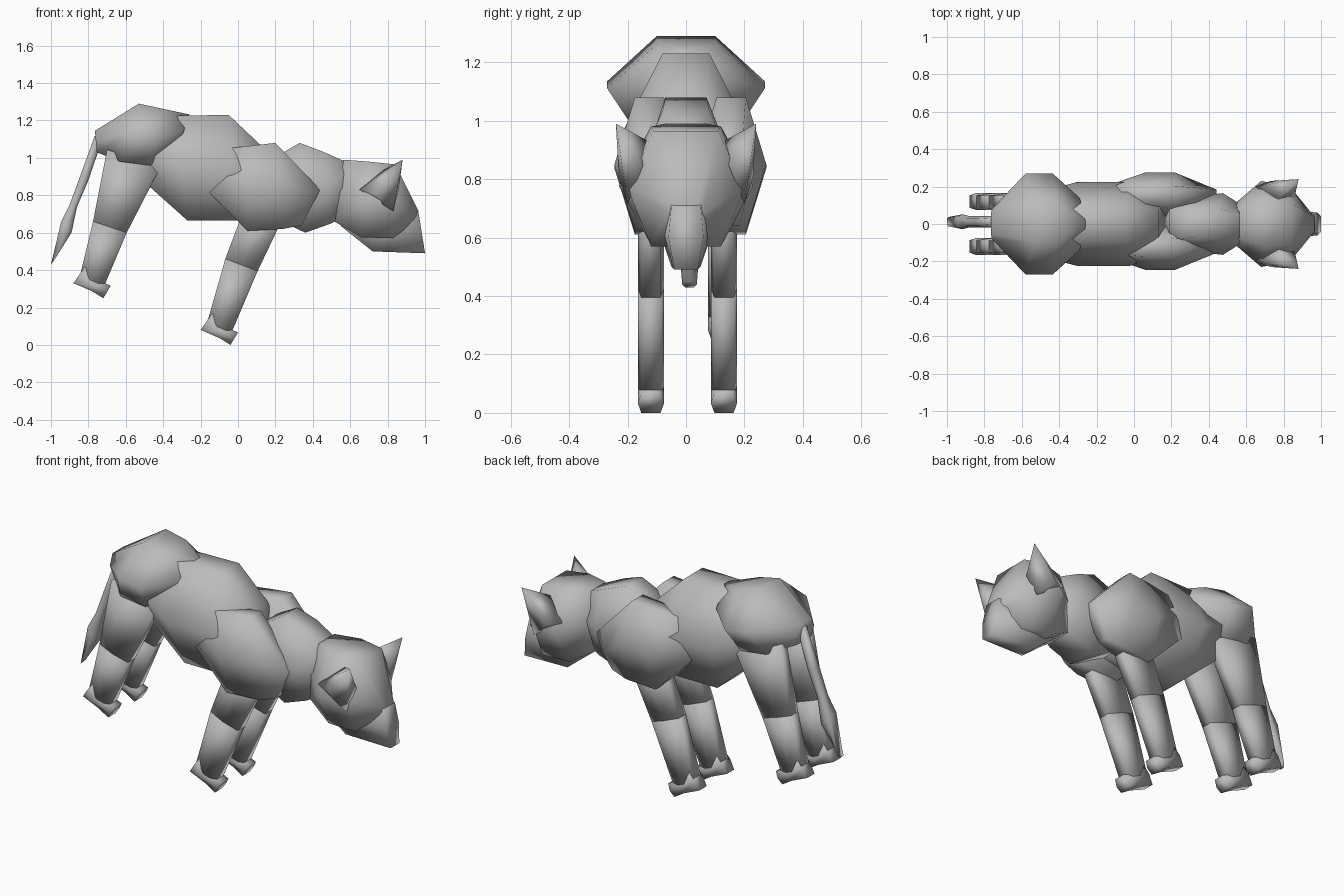
import bpy
import bmesh

cube = bpy.data.objects.get("Cube")
if cube:
    bpy.data.objects.remove(cube, do_unlink=True)

grey = bpy.data.materials.new("plain grey")
grey.use_nodes = True
grey.diffuse_color = (0.5, 0.5, 0.5, 1)
for node in grey.node_tree.nodes:
    if node.type == "BSDF_PRINCIPLED":
        node.inputs["Base Color"].default_value = grey.diffuse_color


def finish(name, bm):
    """Turn the bmesh into a smooth-shaded grey object."""
    bmesh.ops.recalc_face_normals(bm, faces=bm.faces[:])
    mesh = bpy.data.meshes.new(name)
    bm.to_mesh(mesh)
    bm.free()
    mesh.materials.append(grey)
    mesh.shade_smooth()
    obj = bpy.data.objects.new(name, mesh)
    bpy.context.scene.collection.objects.link(obj)


def loft(name, sections, y=0.0, shift=(0, 0)):
    """Skin six-sided rings; each is (upper xz, lower xz, half widths at upper, middle, lower)."""
    bm = bmesh.new()
    rings = []
    for upper, lower, widths in sections:
        middle = [(a + b) / 2 for a, b in zip(upper, lower)]
        levels = list(zip((upper, middle, lower), widths))
        outline = [(p, w) for p, w in levels] + [(p, -w) for p, w in reversed(levels)]
        rings.append([bm.verts.new((p[0] + shift[0], y + w, p[1] + shift[1]))
                      for p, w in outline])
    for a, b in zip(rings, rings[1:]):
        for i in range(len(a)):
            j = (i + 1) % len(a)
            bm.faces.new((a[i], a[j], b[j], b[i]))
    bm.faces.new(rings[0])
    bm.faces.new(rings[-1])
    finish(name, bm)


def hull(name, points):
    bm = bmesh.new()
    for p in points:
        bm.verts.new(p)
    bmesh.ops.convex_hull(bm, input=bm.verts[:])
    finish(name, bm)


# Body masses, from rear to nose
loft("rump", [
    ((-.765, 1.145), (-.755, 1.03), (.05, .08, .06)),
    ((-.53, 1.29), (-.63, .98), (.1, .27, .17)),
    ((-.4, 1.262), (-.47, .96), (.1, .27, .17)),
    ((-.26, 1.232), (-.32, 1.05), (.02, .14, .08))])
loft("torso", [
    ((-.45, 1.18), (-.5, .87), (.08, .18, .1)),
    ((-.33, 1.225), (-.27, .665), (.08, .225, .1)),
    ((-.05, 1.23), (0, .665), (.08, .225, .1)),
    ((.13, 1.06), (.2, .7), (.08, .15, .08))])
loft("neck", [
    ((.19, 1), (.15, .7), (.09, .12, .08)),
    ((.33, 1.08), (.36, .6), (.07, .15, .09)),
    ((.45, 1.035), (.5, .65), (.08, .165, .09)),
    ((.62, .96), (.6, .7), (.05, .08, .05))])
loft("head", [
    ((.565, .99), (.515, .66), (.07, .11, .08)),
    ((.7, .98), (.66, .575), (.12, .23, .12)),
    ((.84, .965), (.83, .57), (.11, .2, .12)),
    ((.965, .715), (.93, .65), (.04, .06, .04))])
loft("muzzle", [
    ((.62, .72), (.55, .635), (.08, .08, .05)),
    ((.77, .74), (.72, .5), (.08, .09, .05)),
    ((.965, .71), (1, .49), (.05, .06, .04))])

# Tail, hanging down behind the rump
loft("tail", [
    ((-.765, 1.12), (-.735, 1.07), (.015, .03, .015)),
    ((-.845, .9), (-.8, .88), (.02, .03, .02)),
    ((-.9, .75), (-.86, .74), (.02, .03, .02)),
    ((-.945, .66), (-.89, .6), (.03, .04, .03)),
    ((-1, .43), (-.985, .45), (.015, .025, .015))], y=.012)

# Leg profiles: hip or shoulder, joint, ankle
limb = (.033, .045, .033)
front_rings = [
    ((.03, .72), (.27, .74), limb),
    ((-.068, .46), (.105, .395), limb),
    ((-.165, .12), (-.035, .065), limb)]
rear_rings = [
    ((-.7, 1.045), (-.42, .94), limb),
    ((-.775, .66), (-.595, .6), limb),
    ((-.845, .37), (-.715, .315), limb)]
paw_rings = [
    ((-.13, .18), (-.2, .08), limb),
    ((-.055, .09), (-.1, .037), limb),
    ((0, .067), (-.04, 0), limb)]

for side, label in ((1, "left"), (-1, "right")):
    shoulder_y = side * .14 + .015
    loft(label + "_shoulder", [
        ((-.07, 1.05), (-.16, .82), (.04, .06, .04)),
        ((.07, 1.065), (.05, .61), (.05, .12, .05)),
        ((.2, 1.08), (.24, .62), (.05, .12, .05)),
        ((.44, .83), (.34, .64), (.03, .05, .03))], y=shoulder_y)

    for end, rings, y, shift in (("front", front_rings, side * .125 + .005, (0, 0)),
                                 ("rear", rear_rings, side * .12, (-.68, .25))):
        name = label + "_" + end
        loft(name + "_upper_leg", rings[:2], y)
        loft(name + "_lower_leg", rings[1:], y)
        loft(name + "_paw", paw_rings, y, shift)

    # Ears: pyramids leaning forward and outward
    hull(label + "_ear", [(x, side * y, z) for x, y, z in (
        (.65, .2, .83), (.75, .11, .92), (.83, .2, .715), (.73, .23, .81),
        (.86, .15, .84), (.88, .24, .99))])
